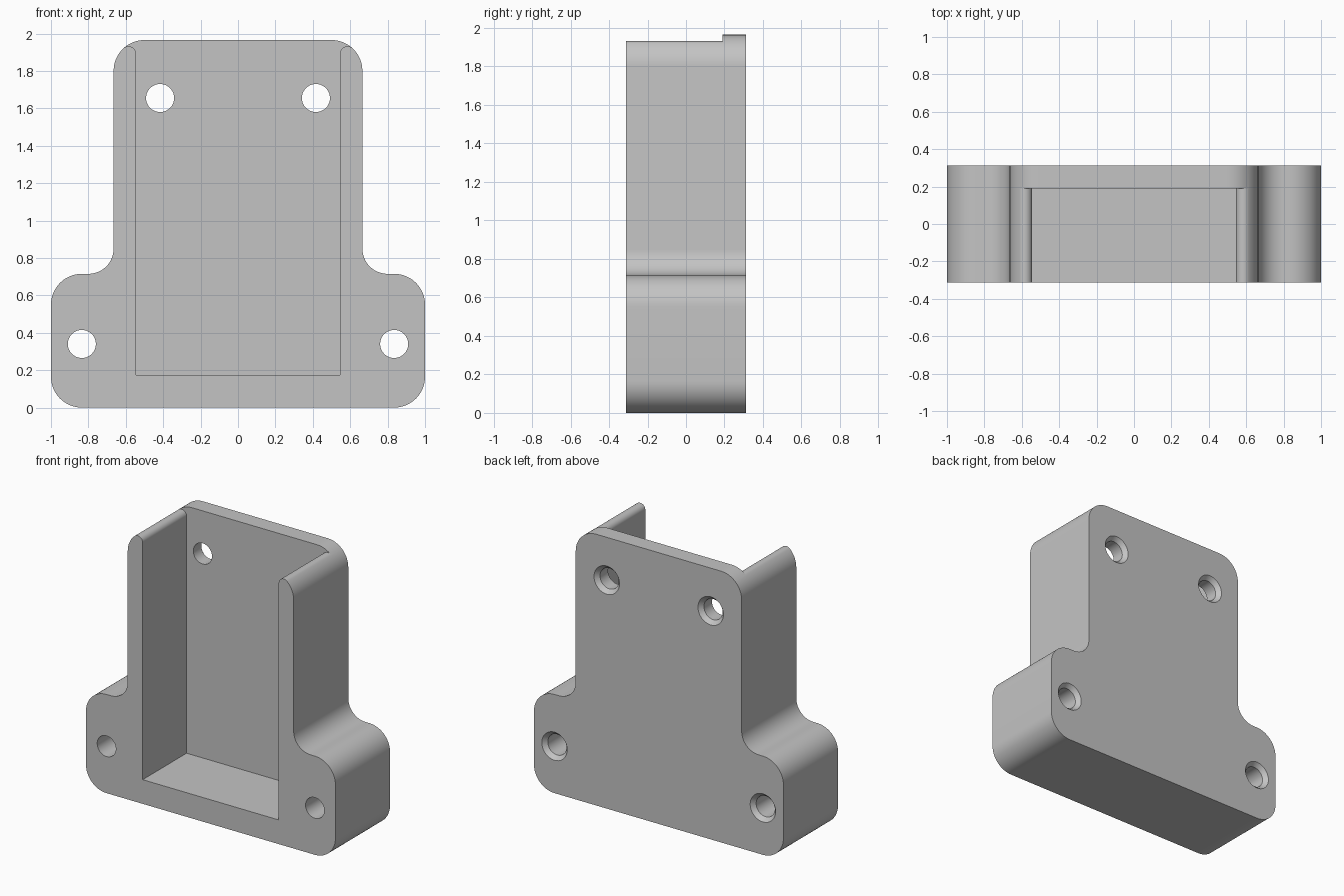
import bpy, bmesh
from math import cos, sin, pi, atan2
from mathutils import Vector, Matrix

if "Cube" in bpy.data.objects:
    bpy.data.objects.remove(bpy.data.objects["Cube"])

FRONT, BACK, PLATE = -0.3125, 0.3125, 0.19   # y of front, back and pocket floor
R = 0.165                                    # outer corner radius

grey = bpy.data.materials.new("plain grey")
grey.use_nodes = True
colour = (0.55, 0.55, 0.55, 1)
grey.diffuse_color = colour
grey.node_tree.nodes["Principled BSDF"].inputs["Base Color"].default_value = colour


def arc(cx, cz, r, a, b, steps=16):
    return [(cx + r * cos(a + (b - a) * i / steps),
             cz + r * sin(a + (b - a) * i / steps)) for i in range(steps + 1)]


def mirrored(half):
    return half + [(-x, z) for x, z in reversed(half)]


def new_object(name, bm):
    bmesh.ops.recalc_face_normals(bm, faces=bm.faces)
    mesh = bpy.data.meshes.new(name)
    bm.to_mesh(mesh)
    bm.free()
    mesh.materials.append(grey)
    obj = bpy.data.objects.new(name, mesh)
    bpy.context.collection.objects.link(obj)
    return obj


def prism(name, points, y0, y1):
    bm = bmesh.new()
    face = bm.faces.new([bm.verts.new((x, y0, z)) for x, z in points])
    side = bmesh.ops.extrude_face_region(bm, geom=[face])["geom"]
    bmesh.ops.translate(bm, vec=(0, y1 - y0, 0),
                        verts=[g for g in side if isinstance(g, bmesh.types.BMVert)])
    return new_object(name, bm)


def screw_hole(x, z):
    # Straight bore with a shallow countersink on the back, lathed around y
    bm = bmesh.new()
    outline = [(0, -0.5), (0.075, -0.5), (0.075, BACK - 0.03),
               (0.102, BACK), (0.102, 0.5), (0, 0.5)]
    verts = [bm.verts.new((r, y, 0)) for r, y in outline]
    edges = [bm.edges.new(pair) for pair in zip(verts, verts[1:])]
    bmesh.ops.spin(bm, geom=verts + edges, cent=(0, 0, 0), axis=(0, 1, 0),
                   angle=2 * pi, steps=40)
    bmesh.ops.remove_doubles(bm, verts=bm.verts, dist=0.0001)
    bmesh.ops.translate(bm, vec=(x, 0, z), verts=bm.verts)
    return new_object("screw_hole_cutter", bm)


# Body: stepped outline with rounded corners and filleted shoulders
body = prism("bracket_body", mirrored(
    arc(1 - R, R, R, -pi / 2, 0)
    + arc(1 - R, 0.715 - R, R, 0, pi / 2)
    + arc(0.8, 0.85, 0.135, -pi / 2, -pi)
    + arc(0.665 - R, 1.965 - R, R, 0, pi / 2)), FRONT, BACK)

# Pocket open at the front and top; its sides round over the wall tips
tip = 0.04
cx = 0.545 + tip
dx = cx - (0.665 - R)
dz = ((R - tip) ** 2 - dx ** 2) ** 0.5
cz = 1.965 - R + dz
lean = atan2(dz, dx)
rounded = arc(cx, cz, tip, pi, lean, 12)
exit_point = (cx + 0.2 * cos(lean), cz + 0.2 * sin(lean))
pocket = prism("pocket_cutter", mirrored(
    [(0.545, 0.175)] + rounded + [exit_point, (exit_point[0], 2.3)]), -0.6, PLATE)

cutters = [pocket]
for side in (1, -1):
    cutters += [screw_hole(side * 0.4165, 1.655), screw_hole(side * 0.835, 0.34)]

# Cut the pocket and holes, then remove the cutters
bpy.context.view_layer.objects.active = body
for cutter in cutters:
    cut = body.modifiers.new("cut", "BOOLEAN")
    cut.operation = "DIFFERENCE"
    cut.solver = "EXACT"
    cut.object = cutter
    bpy.ops.object.modifier_apply(modifier=cut.name)
    bpy.data.objects.remove(cutter)

bpy.ops.object.select_all(action="DESELECT")
body.select_set(True)
bpy.ops.object.shade_smooth_by_angle(angle=pi / 7)
